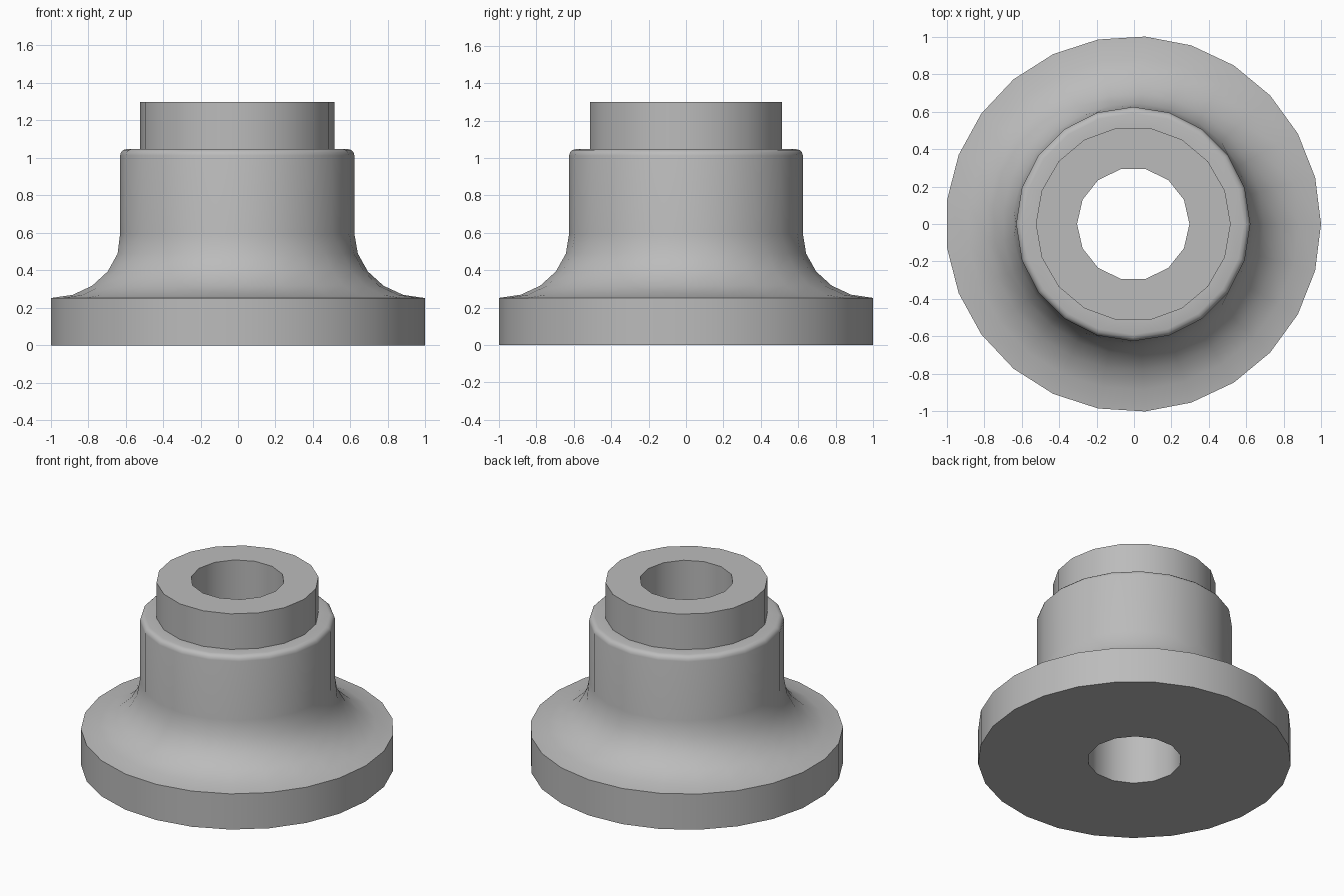
import bpy, bmesh, math

# Remove the default cube
cube = bpy.data.objects.get("Cube")
if cube:
    bpy.data.objects.remove(cube, do_unlink=True)

# Main dimensions
FLANGE_R, BODY_R, COLLAR_R, BORE_R = 1.002, 0.625, 0.52, 0.3
FLANGE_Z, FILLET_Z, SHOULDER_Z, TOP_Z = 0.252, 0.595, 1.047, 1.298
FLANGE_N, BODY_N, COLLAR_N, BORE_N = 25, 20, 18, 14
OFFSET_X = -0.004
ROUND = 0.035

steel = bpy.data.materials.new("grey_metal")
steel.use_nodes = True
grey = (0.5, 0.5, 0.5, 1)
steel.diffuse_color = grey
steel.node_tree.nodes["Principled BSDF"].inputs["Base Color"].default_value = grey


def add_ring(bm, radius, z, count):
    """Circle of vertices, starting on the +x axis."""
    turns = [math.tau * i / count for i in range(count)]
    return [bm.verts.new((radius * math.cos(a) + OFFSET_X, radius * math.sin(a), z))
            for a in turns]


def join_rings(bm, a, b):
    """Skin two rings: quads if the counts match, triangles otherwise."""
    na, nb = len(a), len(b)
    if na == nb:
        for i in range(na):
            k = (i + 1) % na
            bm.faces.new((a[i], a[k], b[k], b[i]))
        return
    i = j = 0
    while i < na or j < nb:
        if j == nb or (i < na and (i + 0.5) / na <= (j + 0.5) / nb):
            bm.faces.new((a[i % na], a[(i + 1) % na], b[j % nb]))
            i += 1
        else:
            bm.faces.new((a[i % na], b[(j + 1) % nb], b[j % nb]))
            j += 1


# Flange rim
profile = [(FLANGE_R, 0, FLANGE_N), (FLANGE_R, FLANGE_Z, FLANGE_N)]

# Concave fillet sweeping up from the flange to the body
for step in range(1, 5):
    t = math.radians(18 * step)
    profile.append((FLANGE_R - (FLANGE_R - BODY_R) * math.sin(t),
                    FLANGE_Z + (FILLET_Z - FLANGE_Z) * (1 - math.cos(t)), FLANGE_N))

# Body wall and rounded shoulder
profile.append((BODY_R, FILLET_Z, BODY_N))
for step in range(4):
    t = math.radians(30 * step)
    profile.append((BODY_R - ROUND * (1 - math.cos(t)),
                    SHOULDER_Z - ROUND * (1 - math.sin(t)), BODY_N))

# Collar and bore
profile += [(COLLAR_R, SHOULDER_Z, COLLAR_N), (COLLAR_R, TOP_Z, COLLAR_N),
            (BORE_R, TOP_Z, BORE_N), (BORE_R, 0, BORE_N)]

bm = bmesh.new()
rings = [add_ring(bm, *p) for p in profile]
for lower, upper in zip(rings, rings[1:] + rings[:1]):
    join_rings(bm, lower, upper)
bmesh.ops.recalc_face_normals(bm, faces=bm.faces)

mesh = bpy.data.meshes.new("flanged_hub")
bm.to_mesh(mesh)
bm.free()
mesh.materials.append(steel)
hub = bpy.data.objects.new("flanged_hub", mesh)
bpy.context.collection.objects.link(hub)

# Smooth the curved walls, keep the rims sharp
bpy.ops.object.select_all(action="DESELECT")
hub.select_set(True)
bpy.context.view_layer.objects.active = hub
bpy.ops.object.shade_smooth_by_angle(angle=math.radians(35))
